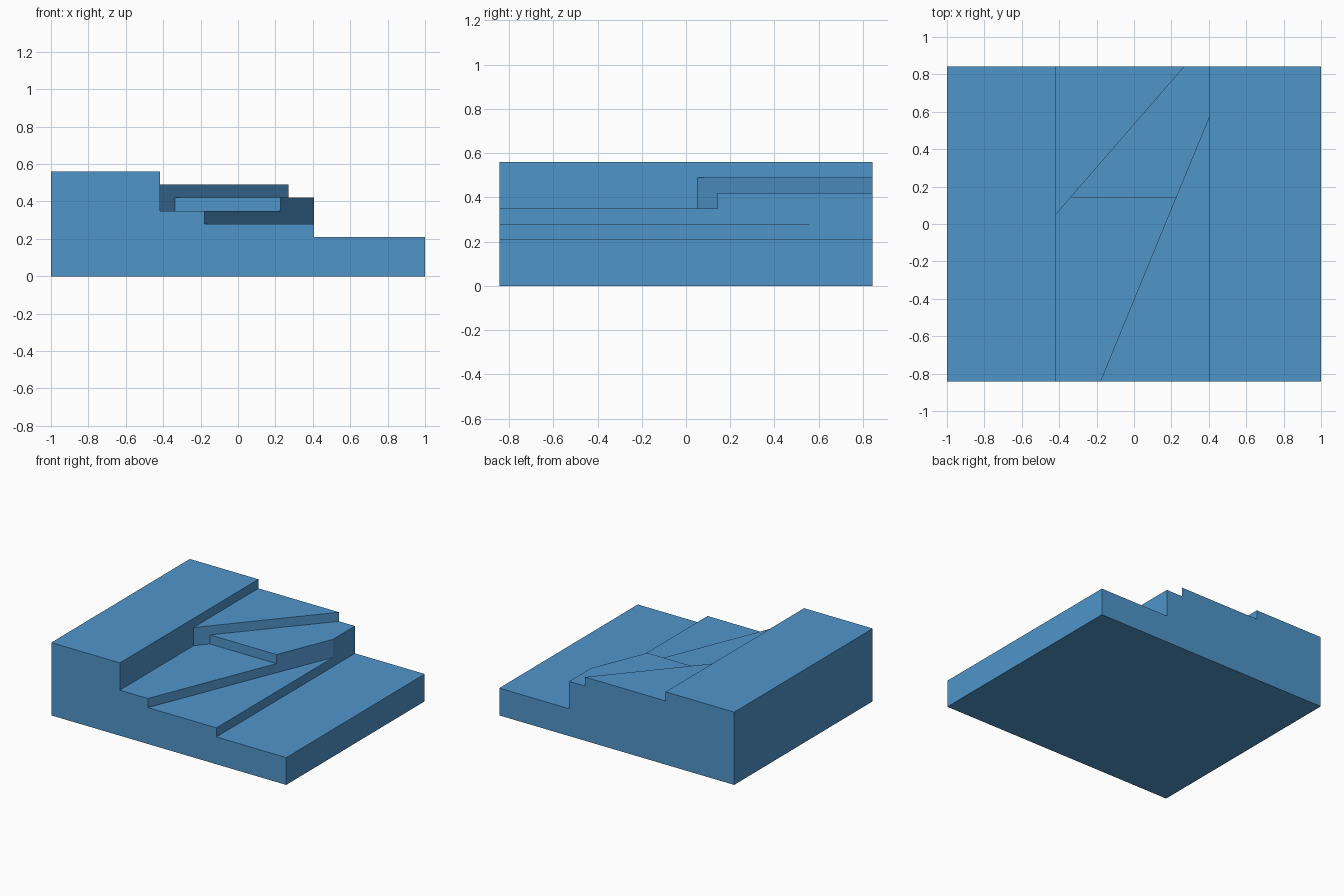
import bpy, bmesh

if "Cube" in bpy.data.objects:
    bpy.data.objects.remove(bpy.data.objects["Cube"])

Y = 0.842          # half depth
L, R = -0.416, 0.406   # edges of the upper and lower landings

# Plan points: outer corners, landing edges and the two diagonal risers
P = {
    'a': (-1, -Y), 'b': (L, -Y), 'c': (-0.178, -Y), 'd': (R, -Y), 'e': (1, -Y),
    'f': (1, Y), 'g': (R, Y), 'h': (0.27, Y), 'i': (L, Y), 'j': (-1, Y),
    'k': (L, 0.053), 'm': (-0.338, 0.143), 'n': (0.227, 0.143), 'o': (R, 0.575),
}

# Each tread: counter-clockwise outline and height
treads = [
    ('abkij', 0.56),   # upper landing
    ('kmhi', 0.49),    # first winder
    ('mnogh', 0.42),   # second winder
    ('bcnmk', 0.35),   # third winder
    ('cdon', 0.28),    # fourth winder
    ('defgo', 0.21),   # lower landing
]

# Height of the tread on each directed edge
edge_height = {}
for loop, z in treads:
    for s, t in zip(loop, loop[1:] + loop[0]):
        edge_height[s, t] = z

bm = bmesh.new()
cache = {}


def vert(p, z):
    if (p, z) not in cache:
        cache[p, z] = bm.verts.new((*P[p], z))
    return cache[p, z]


# Tread tops
for loop, z in treads:
    bm.faces.new([vert(p, z) for p in loop])

# Risers between treads and the outer walls
for (s, t), z in edge_height.items():
    low = edge_height.get((t, s), 0)
    if low < z:
        bm.faces.new([vert(s, low), vert(t, low), vert(t, z), vert(s, z)])

# Underside
bm.faces.new([vert(p, 0) for p in reversed('abcdefghij')])

mesh = bpy.data.meshes.new("stepped_block")
bm.to_mesh(mesh)
bm.free()
obj = bpy.data.objects.new("stepped_block", mesh)
bpy.context.collection.objects.link(obj)

# Blue finish
mat = bpy.data.materials.new("blue")
mat.diffuse_color = (0.08, 0.30, 0.60, 1)
mat.use_nodes = True
mat.node_tree.nodes["Principled BSDF"].inputs["Base Color"].default_value = mat.diffuse_color
mesh.materials.append(mat)
